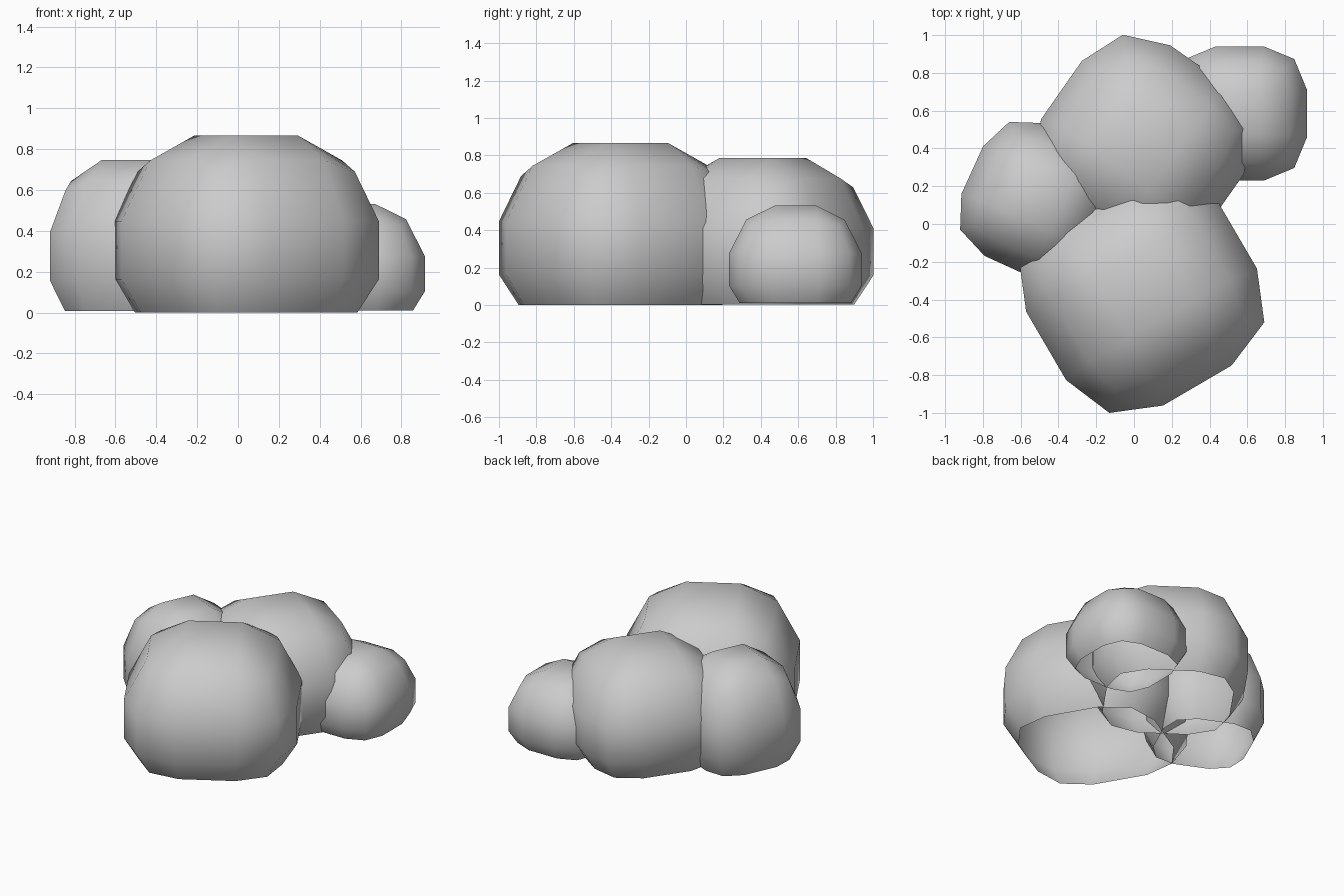
import bpy, bmesh
from math import radians
from mathutils import Matrix, Vector

if "Cube" in bpy.data.objects:
    bpy.data.objects.remove(bpy.data.objects["Cube"])


def taper(z):
    """Narrowing of each ring of the lobe by its height."""
    if z < -0.2:
        return 0.845
    if z > 0.47:
        return 0.88
    return 0.912 if z > 0.2 else 1.0


def bush_lobe(name, centre, angle, scale_xy, scale_z, cut_z):
    """Heavily bevelled block, turned about z and cut open at the ground."""
    bm = bmesh.new()
    bmesh.ops.create_cube(bm, size=2)
    bmesh.ops.scale(bm, vec=(0.585, 0.585, 0.502), verts=bm.verts)
    bmesh.ops.bevel(bm, geom=bm.edges[:], offset=0.375, segments=2,
                    profile=0.5, affect='EDGES', clamp_overlap=True)
    # round the upper and lower rings inward
    for v in bm.verts:
        k = taper(v.co.z)
        v.co.x *= k
        v.co.y *= k
    bm.transform(Matrix.Translation(Vector(centre))
                 @ Matrix.Rotation(radians(angle), 4, 'Z')
                 @ Matrix.Diagonal((scale_xy, scale_xy, scale_z * 1.12, 1)))
    # open underside
    bmesh.ops.bisect_plane(bm, geom=bm.verts[:] + bm.edges[:] + bm.faces[:],
                           plane_co=(0, 0, cut_z), plane_no=(0, 0, 1),
                           clear_inner=True)
    for f in bm.faces:
        f.smooth = True
    mesh = bpy.data.meshes.new(name)
    bm.to_mesh(mesh)
    bm.free()
    ob = bpy.data.objects.new(name, mesh)
    bpy.context.collection.objects.link(ob)
    return ob


# four overlapping lobes of the bush
bush_lobe("front_lobe", (0.04, -0.35, 0.305), 30.3, 1.0, 1.0, 0.0)
bush_lobe("back_lobe", (0.045, 0.41, 0.285), -35, 0.894, 0.894, 0.003)
bush_lobe("right_lobe", (0.56, 0.585, 0.19), 0, 0.607, 0.607, 0.01)
bush_lobe("left_lobe", (-0.505, 0.125, 0.275), -24.5, 0.66, 0.84, 0.007)
